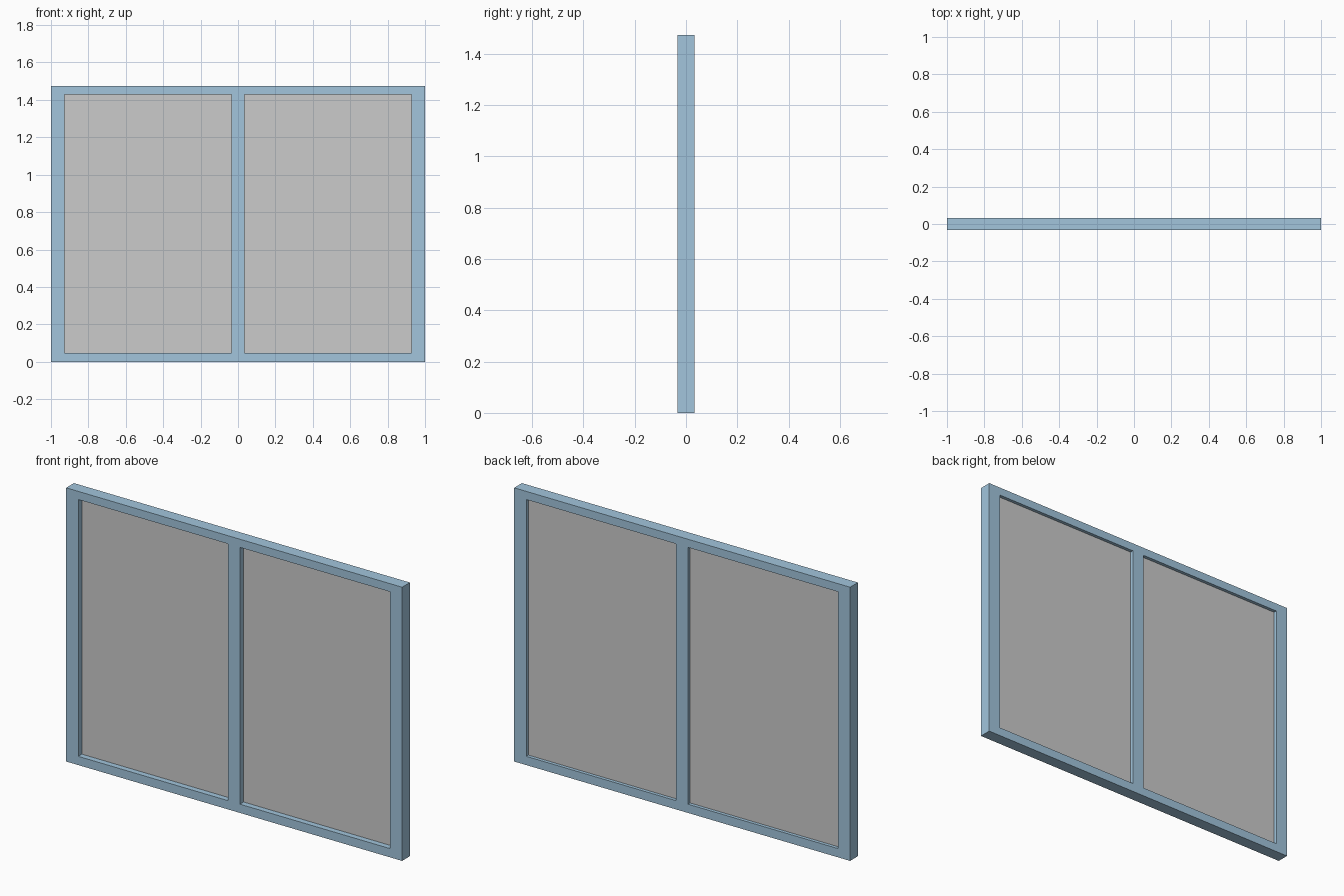
import bpy, bmesh
from mathutils import Vector

if "Cube" in bpy.data.objects:
    bpy.data.objects.remove(bpy.data.objects["Cube"])

HEIGHT, DEPTH = 1.473, 0.066
XS = [-1.0, -0.928, -0.035, 0.035, 0.928, 1.0]   # jamb, opening, mullion, opening, jamb
ZS = [0.0, 0.047, 1.429, HEIGHT]                 # sill, openings, head
GLASS_Y = (-0.002, 0.015)


def make_object(name, bm, color=None):
    bmesh.ops.recalc_face_normals(bm, faces=bm.faces)
    mesh = bpy.data.meshes.new(name)
    bm.to_mesh(mesh)
    bm.free()
    obj = bpy.data.objects.new(name, mesh)
    bpy.context.collection.objects.link(obj)
    if color:
        mat = bpy.data.materials.new(name + "_paint")
        mat.diffuse_color = color
        mat.use_nodes = True
        mat.node_tree.nodes["Principled BSDF"].inputs["Base Color"].default_value = mat.diffuse_color
        mesh.materials.append(mat)
    return obj


# Window frame: one flat grid with two openings, extruded to full depth
bm = bmesh.new()
grid = [[bm.verts.new((x, -DEPTH / 2, z)) for z in ZS] for x in XS]
for i in range(len(XS) - 1):
    for j in range(len(ZS) - 1):
        if j == 1 and i in (1, 3):
            continue
        bm.faces.new((grid[i][j], grid[i + 1][j], grid[i + 1][j + 1], grid[i][j + 1]))
ext = bmesh.ops.extrude_face_region(bm, geom=bm.faces[:], use_keep_orig=True)
back = [v for v in ext["geom"] if isinstance(v, bmesh.types.BMVert)]
bmesh.ops.translate(bm, verts=back, vec=Vector((0, DEPTH, 0)))
make_object("window_frame", bm, (0.36, 0.56, 0.72, 1))

# Glass panes, set slightly behind the middle of the frame
for name, x0, x1 in (("left_pane", XS[1], XS[2]), ("right_pane", XS[3], XS[4])):
    bm = bmesh.new()
    bmesh.ops.create_cube(bm, size=1)
    bmesh.ops.scale(bm, verts=bm.verts, vec=(x1 - x0, GLASS_Y[1] - GLASS_Y[0], ZS[2] - ZS[1]))
    bmesh.ops.translate(bm, verts=bm.verts,
                        vec=((x0 + x1) / 2, sum(GLASS_Y) / 2, (ZS[1] + ZS[2]) / 2))
    make_object(name, bm)
